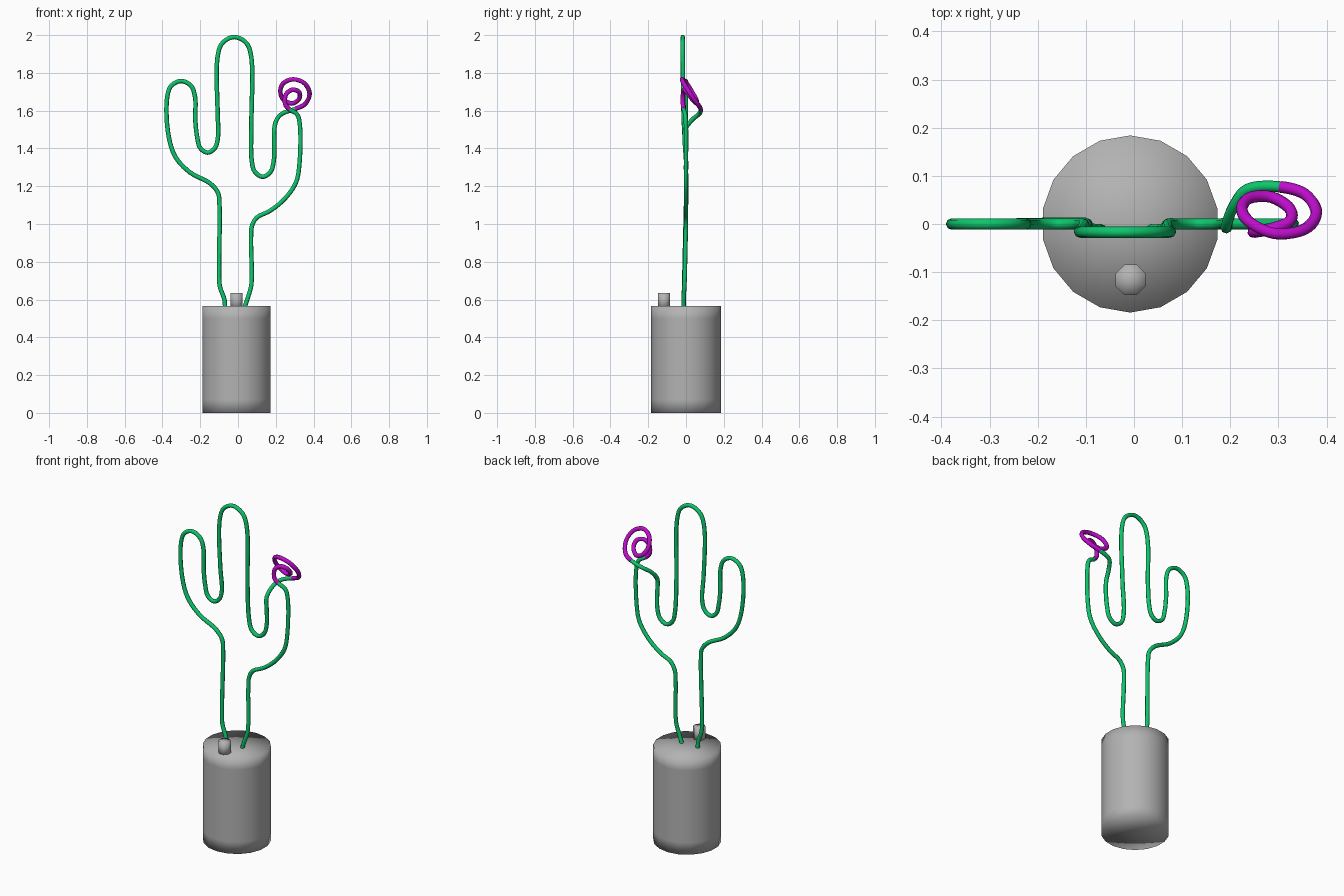
import bpy, bmesh, math
from mathutils import Vector

if "Cube" in bpy.data.objects:
    bpy.data.objects.remove(bpy.data.objects["Cube"])


def material(name, rgb):
    m = bpy.data.materials.new(name)
    m.diffuse_color = (*rgb, 1)
    m.use_nodes = True
    m.node_tree.nodes["Principled BSDF"].inputs["Base Color"].default_value = m.diffuse_color
    return m


GREEN = material("neon green", (0.004, 0.56, 0.15))
PURPLE = material("neon purple", (0.52, 0.004, 0.60))
GREY = material("base grey", (0.45, 0.45, 0.45))


def lathe(name, profile, centre, sides, mat):
    """Smooth turned solid; profile is (radius, z) from bottom to top."""
    bm = bmesh.new()
    rings = []
    for r, z in profile:
        rings.append([bm.verts.new((centre[0] + r * math.cos(2 * math.pi * (i + .5) / sides),
                                    centre[1] + r * math.sin(2 * math.pi * (i + .5) / sides), z))
                      for i in range(sides)])
    low = bm.verts.new((*centre, profile[0][1]))
    high = bm.verts.new((*centre, profile[-1][1]))
    for i in range(sides):
        j = (i + 1) % sides
        for a, b in zip(rings, rings[1:]):
            bm.faces.new((a[i], a[j], b[j], b[i]))
        bm.faces.new((low, rings[0][j], rings[0][i]))
        bm.faces.new((high, rings[-1][i], rings[-1][j]))
    for f in bm.faces:
        f.smooth = True
    me = bpy.data.meshes.new(name)
    bm.to_mesh(me)
    bm.free()
    me.materials.append(mat)
    ob = bpy.data.objects.new(name, me)
    bpy.context.collection.objects.link(ob)


def bend(cx, cz, rx, rz, y):
    """Half-ellipse turn from left to right; negative rz makes a U."""
    return [(cx - rx * math.cos(math.pi * k / 4), y, cz + rz * math.sin(math.pi * k / 4))
            for k in range(5)]


def smooth_path(pts, steps=5):
    """Centripetal Catmull-Rom; returns samples, `steps` per control point."""
    p = [Vector(q) for q in pts]
    p = [2 * p[0] - p[1]] + p + [2 * p[-1] - p[-2]]
    out = []
    for a, b, c, d in zip(p, p[1:], p[2:], p[3:]):
        t1 = (b - a).length ** .5
        t2 = t1 + (c - b).length ** .5
        t3 = t2 + (d - c).length ** .5
        for k in range(steps):
            t = t1 + (t2 - t1) * k / steps
            a1 = a.lerp(b, t / t1)
            a2 = b.lerp(c, (t - t1) / (t2 - t1))
            a3 = c.lerp(d, (t - t2) / (t3 - t2))
            b1 = a1.lerp(a2, t / t2)
            b2 = a2.lerp(a3, (t - t1) / (t3 - t1))
            out.append(b1.lerp(b2, (t - t1) / (t2 - t1)))
    return out + [p[-2]]


def tube(name, pts, mat, radius):
    cu = bpy.data.curves.new(name, 'CURVE')
    cu.dimensions = '3D'
    cu.bevel_depth = radius
    cu.bevel_resolution = 2
    cu.use_fill_caps = True
    sp = cu.splines.new('POLY')
    sp.points.add(len(pts) - 1)
    for q, v in zip(sp.points, pts):
        q.co = (*v, 1)
    sp.use_smooth = True
    cu.materials.append(mat)
    ob = bpy.data.objects.new(name, cu)
    bpy.context.collection.objects.link(ob)
    bpy.ops.object.select_all(action='DESELECT')
    ob.select_set(True)
    bpy.context.view_layer.objects.active = ob
    bpy.ops.object.convert(target='MESH')


# Base drum and switch knob
lathe("base_drum", [(.184, 0), (.184, .07), (.184, .50), (.184, .565)], (-.008, 0), 18, GREY)
lathe("switch_knob", [(.034, .55), (.034, .635)], (-.007, -.116), 8, GREY)

# Left stem, left arm, tall middle arch and inner side of the right arm
left = [(-.068, -.012, .55), (-.072, -.012, .60), (-.096, -.01, .67), (-.10, -.008, .76),
        (-.098, 0, 1.10), (-.106, .002, 1.165), (-.148, .002, 1.215), (-.254, 0, 1.273),
        (-.333, 0, 1.358), (-.371, 0, 1.49)]
left += bend(-.301, 1.67, .074, .087, 0)
left += [(-.226, 0, 1.55)]
left += bend(-.161, 1.46, .055, -.082, 0)
left += [(-.108, -.012, 1.60)]
left += bend(-.019, 1.88, .09, .11, -.017)
left += [(.071, -.012, 1.55)]
left += bend(.131, 1.34, .059, -.09, 0)
left += [(.193, -.006, 1.43), (.192, -.004, 1.50), (.206, .035, 1.554), (.236, .072, 1.585)]

# Blossom spiral, tilted back toward its lower edge
bloom = [(.305, .077, 1.61), (.355, .062, 1.635), (.379, .022, 1.69), (.352, -.012, 1.745),
         (.293, -.020, 1.766), (.240, .004, 1.745), (.224, .032, 1.70), (.24, .054, 1.66),
         (.285, .056, 1.638), (.325, .030, 1.665), (.322, .004, 1.70), (.285, -.010, 1.71),
         (.254, -.016, 1.685), (.250, -.016, 1.635)]

# Outer side of the right arm and right stem
right = [(.272, -.012, 1.607), (.313, -.004, 1.58), (.328, 0, 1.52), (.325, 0, 1.315),
         (.307, 0, 1.22), (.249, 0, 1.135), (.17, 0, 1.07), (.10, 0, 1.034),
         (.074, 0, .99), (.069, -.002, .918), (.071, -.008, .68), (.052, -.012, .61),
         (.032, -.012, .55)]

path = smooth_path(left + bloom + right)
a, b = len(left) * 5, (len(left) + len(bloom)) * 5
tube("cactus_left_tube", path[:a + 1], GREEN, .0118)
tube("blossom_tube", path[a:b + 1], PURPLE, .0122)
tube("cactus_right_tube", path[b:], GREEN, .0118)
